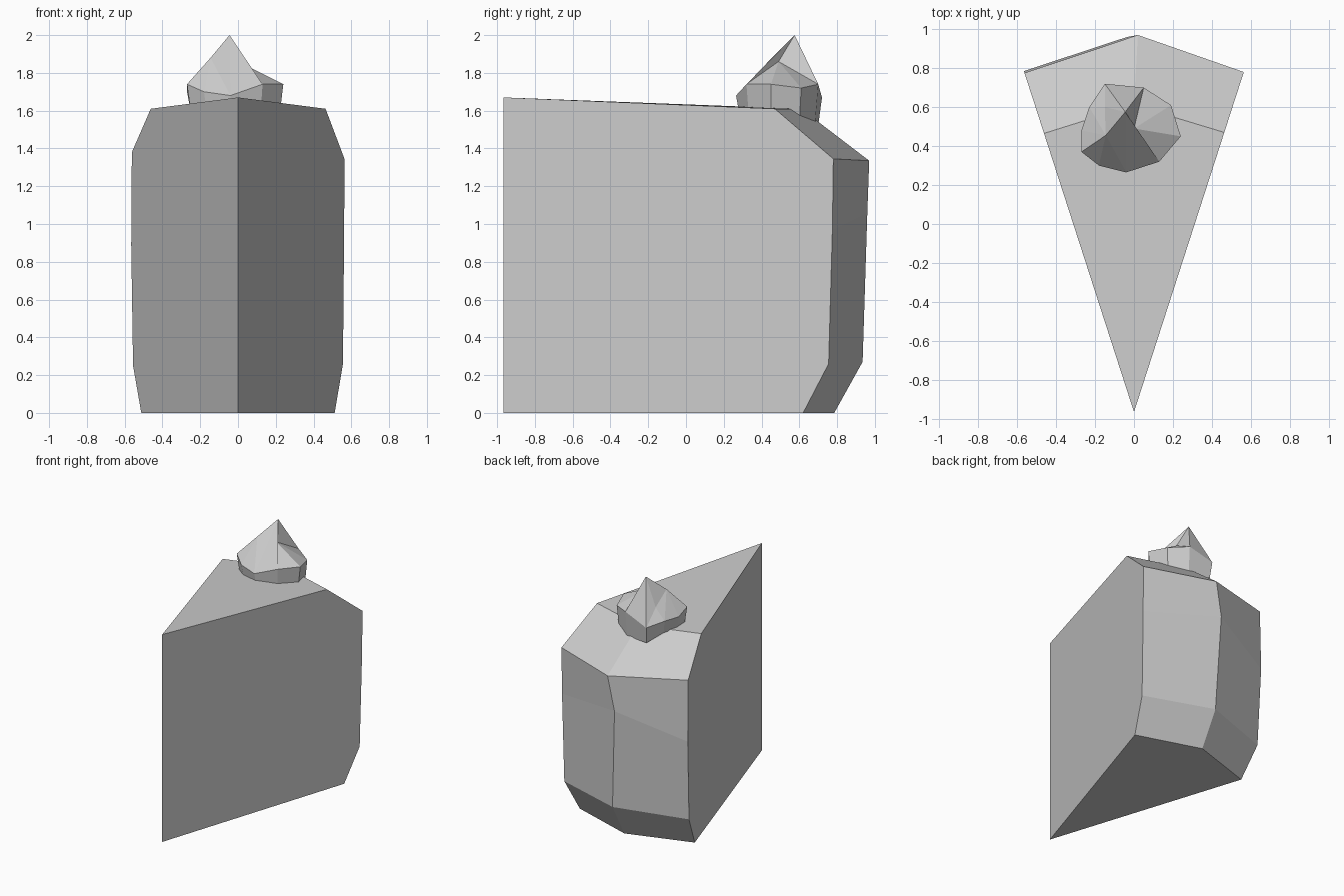
import bpy
import bmesh

default_cube = bpy.data.objects.get("Cube")
if default_cube:
    bpy.data.objects.remove(default_cube, do_unlink=True)

grey = bpy.data.materials.new("light_grey")
grey.use_nodes = True
GREY = (0.6, 0.6, 0.6, 1.0)
grey.diffuse_color = GREY
grey.node_tree.nodes["Principled BSDF"].inputs["Base Color"].default_value = GREY


def finish(name, bm):
    """Turn a bmesh into a flat-shaded, coloured object."""
    bmesh.ops.recalc_face_normals(bm, faces=bm.faces[:])
    mesh = bpy.data.meshes.new(name)
    bm.to_mesh(mesh)
    bm.free()
    mesh.materials.append(grey)
    obj = bpy.data.objects.new(name, mesh)
    bpy.context.collection.objects.link(obj)
    return obj


def build_cake_slice():
    """Wedge with a sharp front edge and a rounded, faceted back."""
    tip_y, top_z, spread = -0.965, 1.67, 0.323
    # Back rings, bottom to top: (y, z) right corner, (x, y, z) middle, (y, z) left corner
    rings = [
        ((0.62, 0), (0, 0.785, 0), (0.62, 0)),
        ((0.755, 0.25), (0, 0.935, 0.27), (0.755, 0.26)),
        ((0.785, 0.89), (-0.035, 0.96, 1.06), (0.775, 0.97)),
        ((0.775, 1.38), (0.02, 0.97, 1.335), (0.78, 1.345)),
        ((0.465, 1.61), (0, 0.61, 1.61), (0.47, 1.61)),
    ]
    bm = bmesh.new()
    low_tip = bm.verts.new((0, tip_y, 0))
    high_tip = bm.verts.new((0, tip_y, top_z))
    rows = []
    for (ry, rz), middle, (ly, lz) in rings:
        points = [(-spread * (ry - tip_y), ry, rz), middle,
                  (spread * (ly - tip_y), ly, lz)]
        rows.append([bm.verts.new(p) for p in points])
    # Back strips
    for low, high in zip(rows, rows[1:]):
        for i in range(2):
            bm.faces.new((low[i], low[i + 1], high[i + 1], high[i]))
    # Flat cut sides, base and top
    for side in (0, 2):
        bm.faces.new([low_tip] + [row[side] for row in rows] + [high_tip])
    bm.faces.new([low_tip] + rows[0])
    bm.faces.new([high_tip] + rows[-1])
    return finish("cake_slice", bm)


def build_cream_dollop():
    """Faceted dollop: a vertical band below and a leaning peak above."""
    points = {
        "left": (0.24, 0.45, 1.74), "back_left": (0.19, 0.61, 1.72),
        "back": (0.05, 0.70, 1.74), "back_right": (-0.15, 0.72, 1.67),
        "right_rear": (-0.23, 0.60, 1.70), "right": (-0.27, 0.48, 1.70),
        "right_fore": (-0.27, 0.37, 1.74), "front_right": (-0.18, 0.30, 1.70),
        "front": (-0.04, 0.265, 1.68), "front_left": (0.13, 0.32, 1.74),
    }
    bm = bmesh.new()
    v = {key: bm.verts.new(p) for key, p in points.items()}
    ring = list(v.values())
    # Lower band, drawn in slightly and sunk into the cake
    low = [bm.verts.new((x * 0.93, 0.47 + (y - 0.47) * 0.93, 1.54 if y > 0.6 else 1.6))
           for x, y, z in points.values()]
    for i in range(len(ring)):
        j = (i + 1) % len(ring)
        bm.faces.new((low[i], low[j], ring[j], ring[i]))
    bm.faces.new(low)
    # Peak, notch and shoulders
    v["peak"] = bm.verts.new((-0.045, 0.575, 2.0))
    v["notch"] = bm.verts.new((0, 0.49, 1.86))
    v["shoulder"] = bm.verts.new((-0.145, 0.455, 1.88))
    v["rear_shoulder"] = bm.verts.new((-0.15, 0.60, 1.79))
    # Each fan is a hub joined to a chain of neighbours
    fans = [
        "notch: peak front_left left back_left back peak",
        "peak: front_left front shoulder rear_shoulder back_right back",
        "shoulder: front front_right right_fore right right_rear rear_shoulder",
        "rear_shoulder: right_rear back_right",
    ]
    for fan in fans:
        hub, chain = fan.split(":")
        names = chain.split()
        for a, b in zip(names, names[1:]):
            bm.faces.new((v[hub], v[a], v[b]))
    return finish("cream_dollop", bm)


build_cake_slice()
build_cream_dollop()
